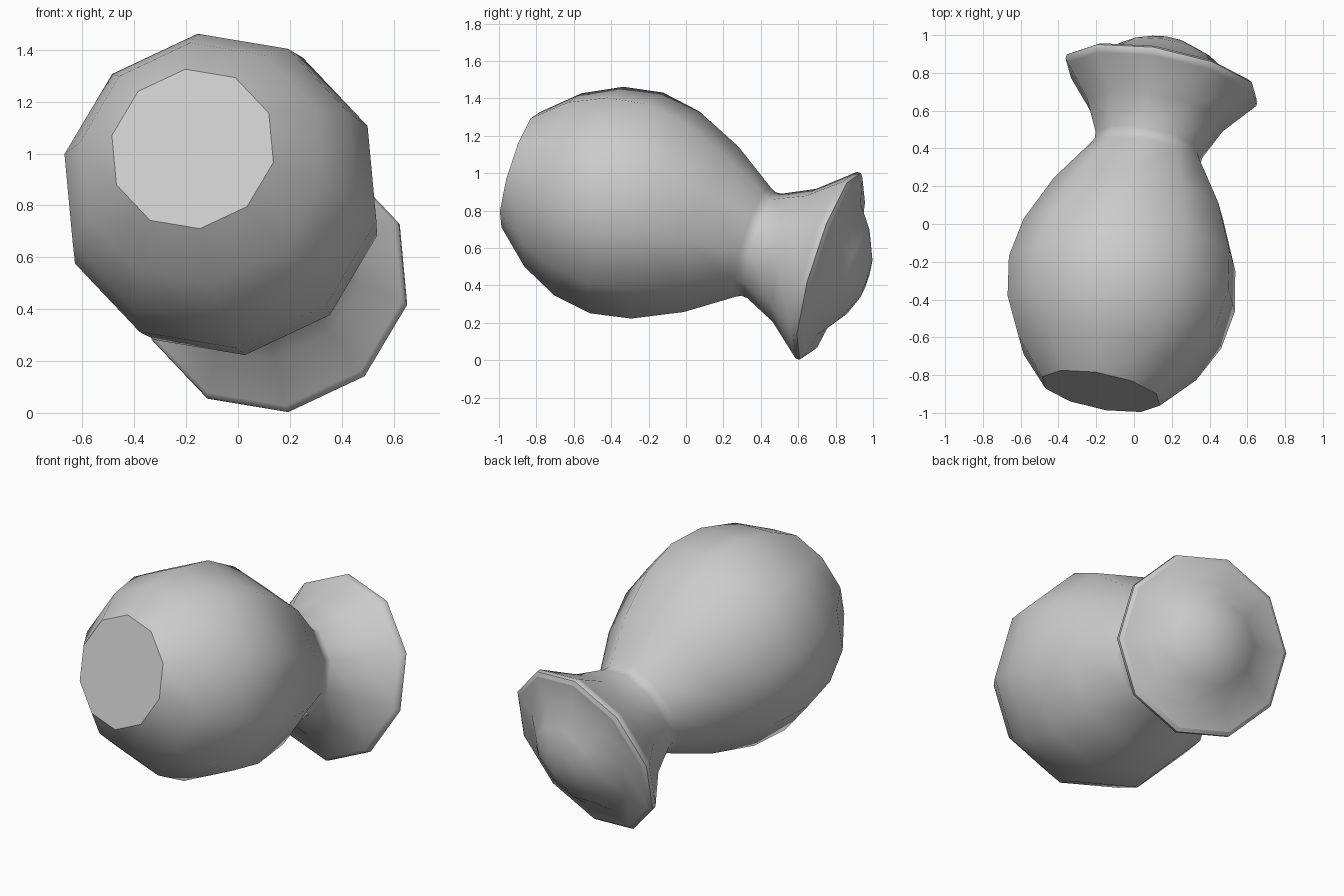
import bpy, bmesh, math
from mathutils import Vector

if "Cube" in bpy.data.objects:
    bpy.data.objects.remove(bpy.data.objects["Cube"])

SIDES = 10
BASE = Vector((-0.175, -0.885, 1.018))               # centre of the flat foot
AXIS = Vector((0.183, 0.94, -0.293)).normalized()    # tilted axis, foot to mouth
U = Vector((0.045, -0.17, -0.495))
U = (U - AXIS * U.dot(AXIS)).normalized()            # direction of first corner
W = AXIS.cross(U)


def lathe(name, profile, cap_start=False):
    """Turn (distance along axis, radius) pairs around the tilted axis."""
    bm = bmesh.new()
    rings = []
    for t, r in profile:
        c = BASE + AXIS * t
        if r == 0:
            rings.append([bm.verts.new(c)])
            continue
        angles = [2 * math.pi * k / SIDES for k in range(SIDES)]
        rings.append([bm.verts.new(c + (U * math.cos(a) + W * math.sin(a)) * r)
                      for a in angles])
    for a, b in zip(rings, rings[1:]):
        for k in range(SIDES):
            n = (k + 1) % SIDES
            if len(b) == 1:
                bm.faces.new((a[k], a[n], b[0]))
            else:
                bm.faces.new((a[k], a[n], b[n], b[k]))
    if cap_start:
        bm.faces.new(rings[0][::-1])
    mesh = bpy.data.meshes.new(name)
    bm.to_mesh(mesh)
    bm.free()
    obj = bpy.data.objects.new(name, mesh)
    bpy.context.collection.objects.link(obj)
    bpy.ops.object.select_all(action='DESELECT')
    obj.select_set(True)
    bpy.context.view_layer.objects.active = obj
    bpy.ops.object.shade_smooth_by_angle(angle=math.radians(42))
    return obj


# Pot: flat foot, round belly, narrow neck, flared lip
lathe("vase_body", [
    (0.0, 0.325), (0.185, 0.49), (0.39, 0.59), (0.605, 0.624),
    (0.825, 0.585), (1.085, 0.468), (1.325, 0.308), (1.355, 0.292),
    (1.39, 0.295), (1.56, 0.375), (1.725, 0.513), (1.742, 0.527),
    (1.765, 0.527), (1.78, 0.505)], cap_start=True)

# Domed filling in the mouth
lathe("mouth_filling", [
    (1.78, 0.505), (1.815, 0.37), (1.905, 0.25), (1.958, 0.13), (1.975, 0)])
